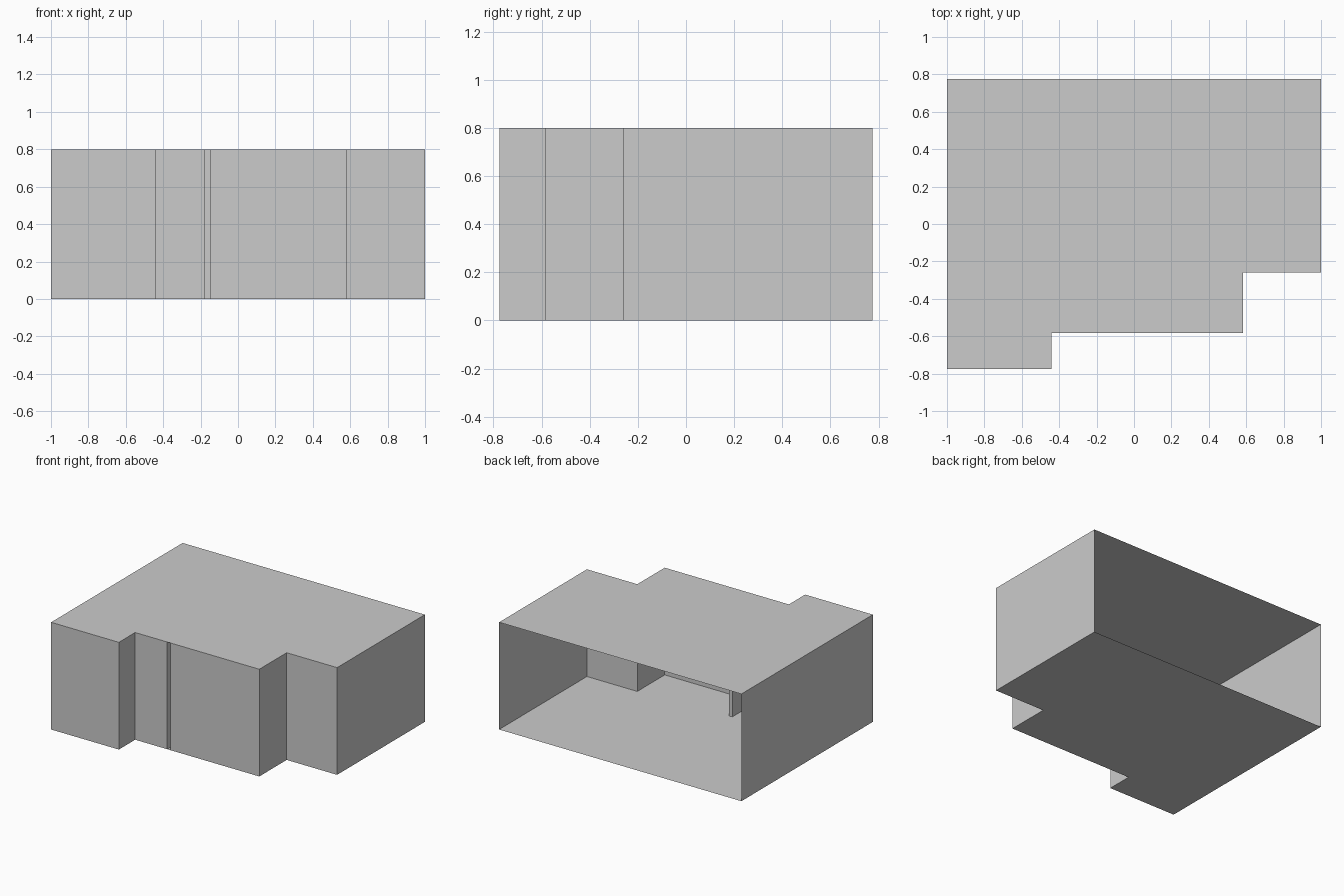
import bpy

if "Cube" in bpy.data.objects:
    bpy.data.objects.remove(bpy.data.objects["Cube"])

HEIGHT = 0.80
BACK, SIDE = 0.775, 1.0
MID, RIGHT = -0.583, -0.26            # wall planes of the stepped front
SLOT_L, SLOT_R, SLOT_END = -0.176, -0.148, -0.295


def make_object(name, verts, faces):
    mesh = bpy.data.meshes.new(name)
    mesh.from_pydata(verts, [], faces)
    mesh.update()
    obj = bpy.data.objects.new(name, mesh)
    bpy.context.collection.objects.link(obj)
    return obj


def slab(name, outline, z, face_up):
    order = list(range(len(outline)))
    make_object(name, [(x, y, z) for x, y in outline],
                [order if face_up else order[::-1]])


def wall(name, path):
    # Vertical sheet extruded from an open path, facing right of travel
    n = len(path)
    verts = [(x, y, z) for z in (0, HEIGHT) for x, y in path]
    make_object(name, verts,
                [(i, i + 1, n + i + 1, n + i) for i in range(n - 1)])


# Stepped footprint, counter-clockwise from the back left corner
left_front = [(-SIDE, BACK), (-SIDE, -BACK), (-0.441, -BACK), (-0.441, MID)]
right_front = [(0.584, MID), (0.584, RIGHT), (SIDE, RIGHT), (SIDE, BACK)]

# Floor and roof sheets
slab("floor", left_front + right_front, 0, False)
slab("roof", left_front + right_front, HEIGHT, True)

# Outer walls with a deep narrow slot in the front, back left open
slot = [(SLOT_L, MID), (SLOT_L, SLOT_END), (SLOT_R, SLOT_END), (SLOT_R, MID)]
wall("outer_walls", left_front + slot + right_front)
